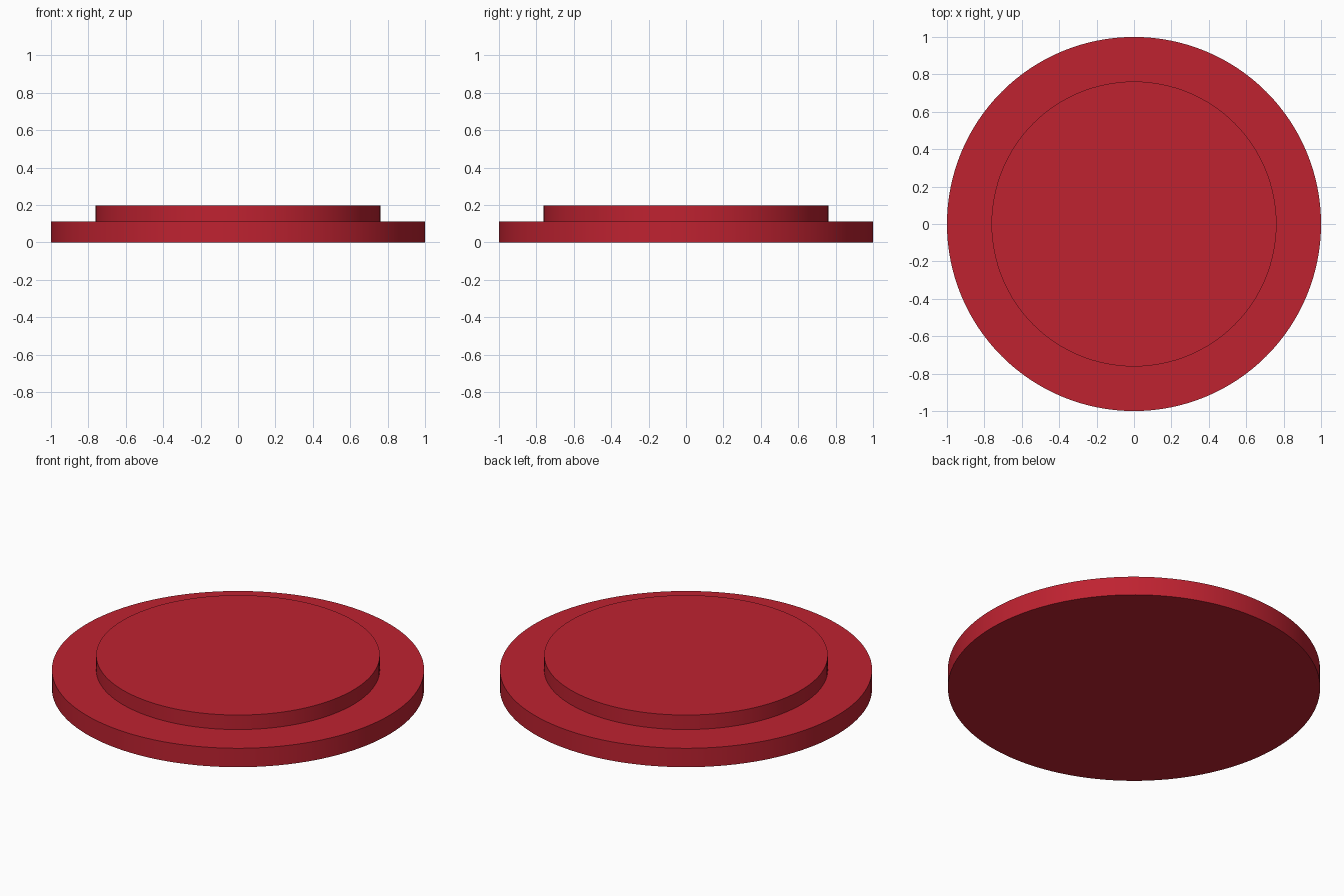
import bpy
import bmesh
import math

if "Cube" in bpy.data.objects:
    bpy.data.objects.remove(bpy.data.objects["Cube"])

SEGMENTS = 128
# Half profile (radius, height): wide base disc, step, narrower raised disc
PROFILE = [(1.0, 0.0), (1.0, 0.112), (0.762, 0.112), (0.762, 0.198)]

# Revolve the profile into rings
bm = bmesh.new()
rings = []
for r, z in PROFILE:
    rings.append([bm.verts.new((r * math.cos(2 * math.pi * i / SEGMENTS),
                                r * math.sin(2 * math.pi * i / SEGMENTS), z))
                  for i in range(SEGMENTS)])
for low, high in zip(rings, rings[1:]):
    for i in range(SEGMENTS):
        j = (i + 1) % SEGMENTS
        bm.faces.new((low[i], low[j], high[j], high[i]))

# Flat underside and top
bm.faces.new(rings[0][::-1])
bm.faces.new(rings[-1])

mesh = bpy.data.meshes.new("stepped_disc")
bm.to_mesh(mesh)
bm.free()
disc = bpy.data.objects.new("stepped_disc", mesh)
bpy.context.collection.objects.link(disc)

# Red finish
red = bpy.data.materials.new("red")
red.diffuse_color = (0.52, 0.016, 0.03, 1.0)
red.use_nodes = True
red.node_tree.nodes["Principled BSDF"].inputs["Base Color"].default_value = red.diffuse_color
mesh.materials.append(red)

# Smooth round walls, sharp rims
bpy.context.view_layer.objects.active = disc
disc.select_set(True)
bpy.ops.object.shade_smooth_by_angle(angle=math.radians(30))
